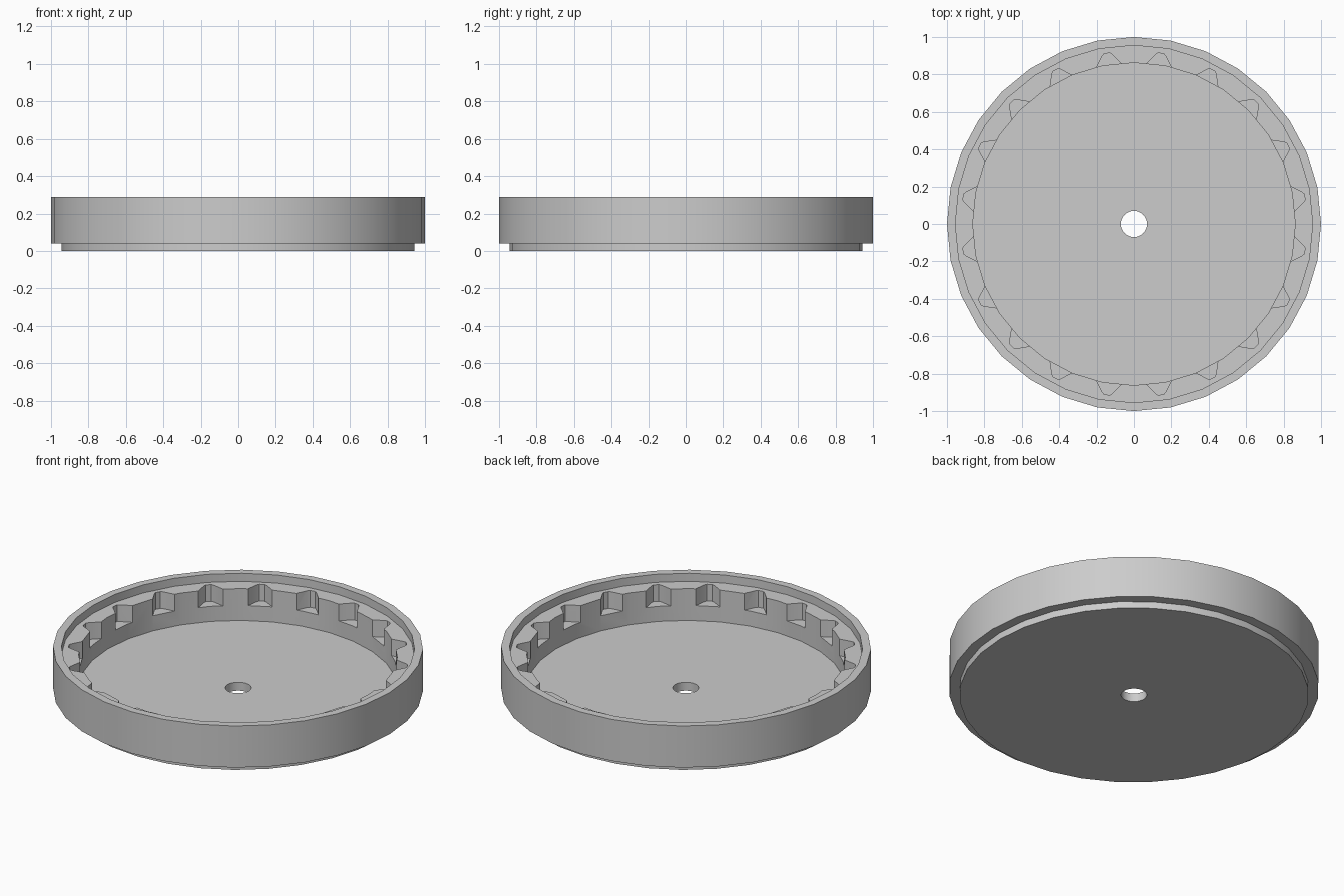
import bpy, bmesh, math
from mathutils import Matrix, Vector

cube = bpy.data.objects.get("Cube")
if cube:
    bpy.data.objects.remove(cube, do_unlink=True)

SIDES = 32
NOTCHES = 20
FLOOR, LEDGE, RIM = 0.05, 0.24, 0.288

grey = bpy.data.materials.new("light grey")
grey.use_nodes = True
colour = (0.604, 0.604, 0.604, 1)
grey.diffuse_color = colour
grey.node_tree.nodes["Principled BSDF"].inputs["Base Color"].default_value = colour


def add_object(name, bm):
    bmesh.ops.recalc_face_normals(bm, faces=bm.faces)
    mesh = bpy.data.meshes.new(name)
    bm.to_mesh(mesh)
    bm.free()
    mesh.materials.append(grey)
    obj = bpy.data.objects.new(name, mesh)
    bpy.context.collection.objects.link(obj)
    return obj


def lathe(name, profile):
    """Turn a closed (radius, z) profile around the z axis."""
    bm = bmesh.new()
    rings = []
    for i in range(SIDES):
        turn = Matrix.Rotation(math.tau * i / SIDES, 3, 'Z')
        rings.append([bm.verts.new(turn @ Vector((r, 0, z))) for r, z in profile])
    for i in range(SIDES):
        a, b = rings[i], rings[(i + 1) % SIDES]
        for j in range(len(profile)):
            k = (j + 1) % len(profile)
            bm.faces.new((a[j], b[j], b[k], a[k]))
    return add_object(name, bm)


def notch_cutter(name, outline, bottom, top):
    """Ring of prisms from one (radius, sideways) outline."""
    bm = bmesh.new()
    for i in range(NOTCHES):
        turn = Matrix.Rotation(math.tau * (i + 0.5) / NOTCHES, 3, 'Z')
        low = [bm.verts.new(turn @ Vector((r, s, bottom))) for r, s in outline]
        high = [bm.verts.new(turn @ Vector((r, s, top))) for r, s in outline]
        bm.faces.new(low[::-1])
        bm.faces.new(high)
        for j in range(len(outline)):
            k = (j + 1) % len(outline)
            bm.faces.new((low[j], low[k], high[k], high[j]))
    return add_object(name, bm)


# Dish with centre hole, stepped foot, raised rim and inner ledge
dish = lathe("notched_dish", [
    (0.07, 0), (0.944, 0), (0.944, 0.04), (1, 0.04), (1, RIM),
    (0.955, RIM), (0.955, LEDGE), (0.862, LEDGE), (0.862, FLOOR), (0.07, FLOOR)])

# Tapered notches cut into the ledge
cutter = notch_cutter("notch_cutter", [
    (0.83, -0.086), (0.915, -0.026), (0.924, -0.015),
    (0.924, 0.015), (0.915, 0.026), (0.83, 0.086)], 0.14, 0.32)
cutter.hide_render = True

cut = dish.modifiers.new("notches", 'BOOLEAN')
cut.operation = 'DIFFERENCE'
cut.solver = 'EXACT'
cut.object = cutter

bpy.ops.object.select_all(action='DESELECT')
dish.select_set(True)
bpy.context.view_layer.objects.active = dish
bpy.ops.object.modifier_apply(modifier=cut.name)
bpy.data.objects.remove(cutter, do_unlink=True)
bpy.ops.object.shade_smooth_by_angle(angle=math.radians(30))
